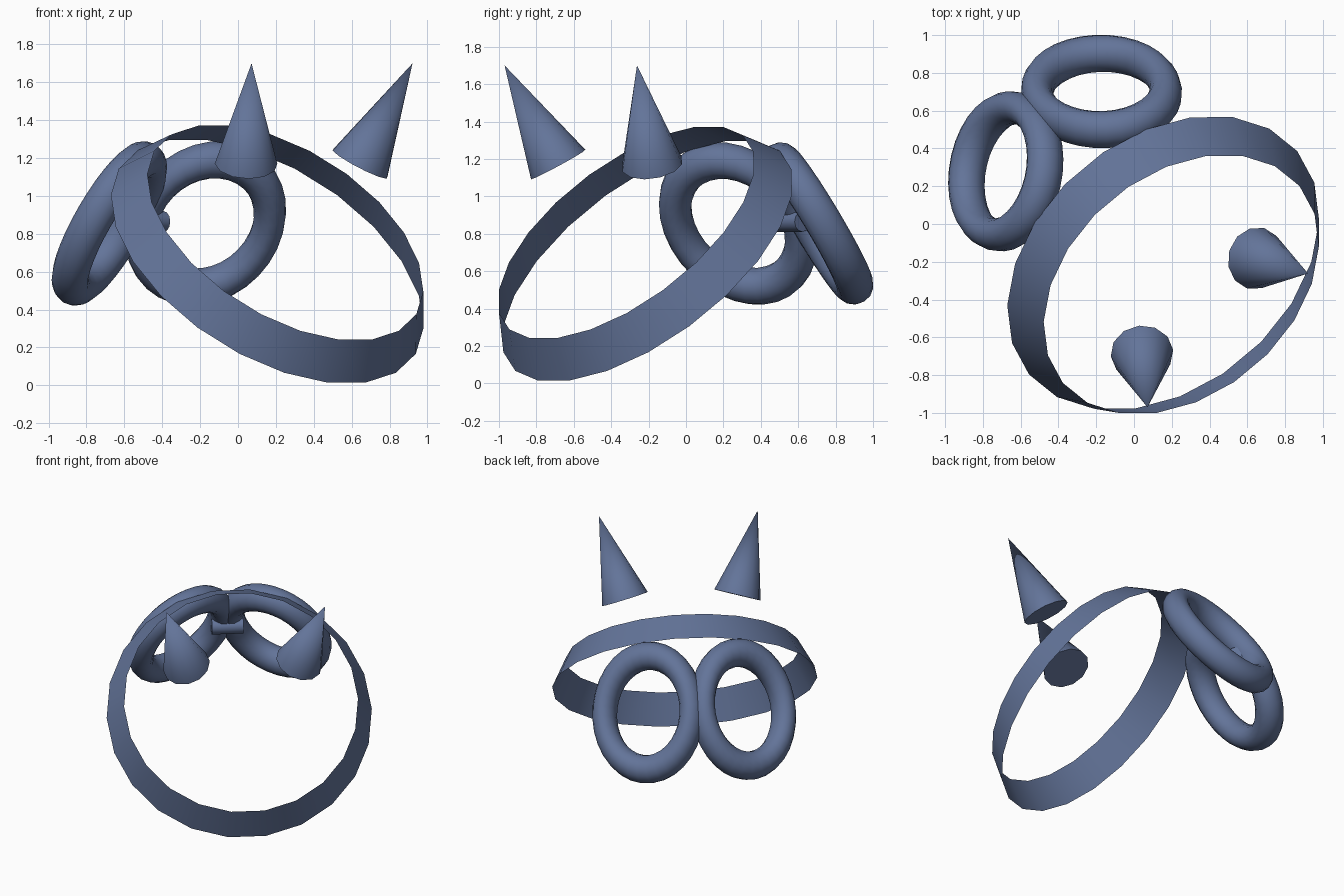
import bpy
import bmesh
from math import radians, sin, cos, pi
from mathutils import Matrix, Vector

if "Cube" in bpy.data.objects:
    bpy.data.objects.remove(bpy.data.objects["Cube"], do_unlink=True)

# One slate blue colour for everything
slate = bpy.data.materials.new("slate_blue")
slate.use_nodes = True
COLOUR = (0.125, 0.175, 0.32, 1)
slate.diffuse_color = COLOUR
slate.node_tree.nodes["Principled BSDF"].inputs["Base Color"].default_value = COLOUR

# Parts are laid out symmetrically (x sideways, y forwards), then turned
TURN = Matrix.Rotation(radians(39.8), 4, 'Z') @ Matrix.Translation((-0.013, 0, 0))
MIRROR = Matrix.Diagonal((-1, 1, 1, 1))


def frame(x_axis, y_axis, z_axis, origin):
    m = Matrix((x_axis, y_axis, z_axis)).transposed().to_4x4()
    m.translation = origin
    return m


def finish(name, bm, matrix):
    bm.transform(TURN @ matrix)
    if matrix.determinant() < 0:
        bmesh.ops.reverse_faces(bm, faces=bm.faces)
    mesh = bpy.data.meshes.new(name)
    bm.to_mesh(mesh)
    bm.free()
    mesh.materials.append(slate)
    obj = bpy.data.objects.new(name, mesh)
    bpy.context.collection.objects.link(obj)
    bpy.ops.object.select_all(action='DESELECT')
    obj.select_set(True)
    bpy.context.view_layer.objects.active = obj
    bpy.ops.object.shade_smooth_by_angle(angle=radians(40))


def torus(major, minor, rings=32, sides=14):
    bm = bmesh.new()
    grid = []
    for i in range(rings):
        a = 2 * pi * i / rings
        loop = []
        for j in range(sides):
            b = 2 * pi * j / sides
            r = major + minor * cos(b)
            loop.append(bm.verts.new((r * cos(a), r * sin(a), minor * sin(b))))
        grid.append(loop)
    for i in range(rings):
        p, q = grid[i], grid[(i + 1) % rings]
        for j in range(sides):
            k = (j + 1) % sides
            bm.faces.new((p[j], q[j], q[k], p[k]))
    return bm


def cone(segments, r1, r2, depth, capped=True):
    bm = bmesh.new()
    bmesh.ops.create_cone(bm, cap_ends=capped, segments=segments,
                          radius1=r1, radius2=r2, depth=depth)
    return bm


# Head band: open tapered ring, tilted up at the front
lower, upper = Vector((0, -0.257, 0.655)), Vector((0, -0.406, 0.807))
axis = (upper - lower).normalized()
side = Vector((1, 0, 0))
band_frame = frame(axis.cross(side), -side, axis, (lower + upper) / 2)
finish("head_band", cone(22, 0.924, 0.815, (upper - lower).length, False), band_frame)

# Goggle rims: oval rings leaning back and turned outwards
lean, yaw = radians(36), radians(28)
tall = Vector((0, -sin(lean), cos(lean)))
facing = Vector((0, cos(lean), sin(lean)))
wide = side * cos(yaw) - facing * sin(yaw)
rim_frame = frame(wide, tall, wide.cross(tall), (0.33, 0.649, 0.855)) @ Matrix.Diagonal((0.83, 1, 1, 1))

# Horns: cones floating above the band, spreading apart
base, tip = Vector((0.392, -0.552, 1.17)), Vector((0.553, -0.791, 1.7))
horn_frame = Matrix.Translation((base + tip) / 2) @ (tip - base).to_track_quat('Z', 'Y').to_matrix().to_4x4()

for label, flip in (("left", Matrix.Identity(4)), ("right", MIRROR)):
    finish(label + "_goggle_rim", torus(0.4, 0.1), flip @ rim_frame)
    finish(label + "_horn", cone(12, 0.166, 0, (tip - base).length), flip @ horn_frame)

# Bridge: short rod joining the rims
finish("goggle_bridge", cone(12, 0.055, 0.055, 0.22),
       Matrix.Translation((0, 0.73, 0.865)) @ Matrix.Rotation(pi / 2, 4, 'Y'))
